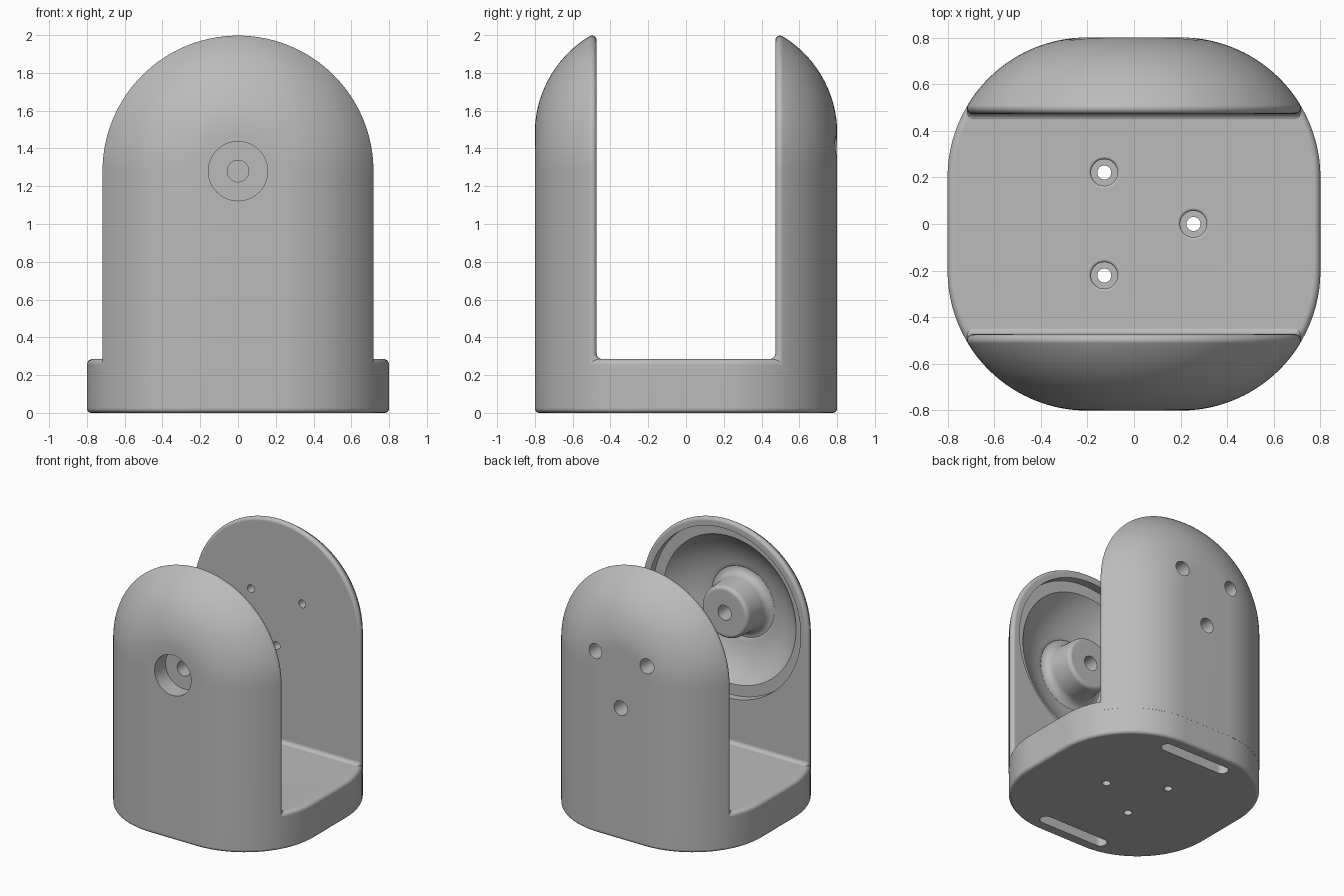
import bpy, bmesh
from math import sin, cos, pi, atan2, sqrt
from mathutils import Matrix, Vector

if "Cube" in bpy.data.objects:
    bpy.data.objects.remove(bpy.data.objects["Cube"])

HUB_Z = 1.28              # centre of the arched arm tops
CORE, RADIUS = 0.2, 0.6   # rounded-square plan: corner centre and radius
INNER, FILLET = 0.473, 0.025
DECK = 0.285

gray = bpy.data.materials.new("plain_gray")
gray.use_nodes = True
gray.diffuse_color = (0.5, 0.5, 0.5, 1)
gray.node_tree.nodes["Principled BSDF"].inputs["Base Color"].default_value = (0.5, 0.5, 0.5, 1)


def arc(cx, cy, r, a0, a1, n):
    return [(cx + r * cos(a0 + (a1 - a0) * i / n), cy + r * sin(a0 + (a1 - a0) * i / n))
            for i in range(n + 1)]


def finish(bm, name):
    bmesh.ops.remove_doubles(bm, verts=bm.verts, dist=1e-5)
    bmesh.ops.recalc_face_normals(bm, faces=bm.faces)
    mesh = bpy.data.meshes.new(name)
    bm.to_mesh(mesh)
    bm.free()
    mesh.materials.append(gray)
    obj = bpy.data.objects.new(name, mesh)
    bpy.context.collection.objects.link(obj)
    return obj


def bridge(bm, a, b, cyclic=True):
    n = len(a)
    for i in range(n if cyclic else n - 1):
        j = (i + 1) % n
        bm.faces.new((a[i], a[j], b[j], b[i]))


def stack(name, rings):
    """Capped solid through matching rings of points."""
    bm = bmesh.new()
    rows = [[bm.verts.new(p) for p in ring] for ring in rings]
    for a, b in zip(rows, rows[1:]):
        bridge(bm, a, b)
    bm.faces.new(rows[0])
    bm.faces.new(rows[-1])
    return finish(bm, name)


def lathe(name, profile, place, n=48):
    """Solid of revolution from a closed (radius, height) profile."""
    bm = bmesh.new()
    cols = [[bm.verts.new(place @ Vector((r * cos(2 * pi * k / n), r * sin(2 * pi * k / n), h)))
             for k in range(n)] for r, h in profile]
    for i in range(len(profile)):
        j = (i + 1) % len(profile)
        if profile[i][0] > 0 or profile[j][0] > 0:
            bridge(bm, cols[i], cols[j])
    return finish(bm, name)


def combine(body, tool, operation):
    mod = body.modifiers.new(tool.name, 'BOOLEAN')
    mod.operation, mod.solver, mod.object = operation, 'EXACT', tool
    bpy.context.view_layer.objects.active = body
    bpy.ops.object.modifier_apply(modifier=mod.name)
    bpy.data.objects.remove(tool)


# Base slab with rounded corners and rounded edges
def plan(inset, z):
    pts = []
    for q, (sx, sy) in enumerate(((1, 1), (-1, 1), (-1, -1), (1, -1))):
        pts += arc(sx * CORE, sy * CORE, RADIUS - inset, q * pi / 2, (q + 1) * pi / 2, 24)
    return [(x, y, z) for x, y in pts]


steps = [i * pi / 12 for i in range(7)]
levels = [(FILLET * (1 - sin(t)), FILLET * (1 - cos(t))) for t in steps]
levels += [(0.03 * (1 - cos(t)), DECK - 0.03 * (1 - sin(t))) for t in steps]
body = stack("bracket_body", [plan(i, z) for i, z in levels])


# Arms: the plan section rises straight, then turns over the hub axis
def arm(name, side):
    fy = INNER + FILLET
    reach = RADIUS + 0.0005
    fx = CORE + sqrt((reach - FILLET) ** 2 - (fy - CORE) ** 2)
    touch = atan2(fy - CORE, fx - CORE)
    section = [(0, CORE + reach, 0)]
    section += [(x, y, 0) for x, y in arc(CORE, CORE, reach, pi / 2, touch, 24)]
    for i in range(1, 9):
        a = touch + (-pi / 2 - touch) * i / 8
        section.append((fx + FILLET * cos(a), fy + FILLET * sin(a), max(0, -sin(a))))
    section.append((0, INNER, 1))
    foot = [(0.2, 0.03), (DECK - 0.002, 0.03)]
    foot += [(DECK + 0.03 * (1 - cos(t)), 0.03 * (1 - sin(t))) for t in steps[1:]]
    bm = bmesh.new()
    rows = []
    for z, flare in foot:
        rows.append([(x, y - w * flare, z) for x, y, w in section])
    n = 64
    for k in range(n + 1):
        c, s = cos(pi * k / n), sin(pi * k / n)
        rows.append([(x * c, y, HUB_Z + x * s) for x, y, w in section])
    rows += [[(-x, y, z) for x, y, z in row] for row in reversed(rows[:len(foot)])]
    grid = [[bm.verts.new((x, side * y, z)) for x, y, z in row] for row in rows]
    for a, b in zip(grid, grid[1:]):
        bridge(bm, a, b, cyclic=False)
    bm.faces.new(grid[0] + grid[-1][-2:0:-1])
    bmesh.ops.remove_doubles(bm, verts=bm.verts, dist=1e-5)
    return finish(bm, name)


combine(body, arm("front_arm", -1), 'UNION')
combine(body, arm("back_arm", 1), 'UNION')

# Domed cavity in the front arm, leaving a hub boss at its centre
to_front = Matrix.Translation((0, 0, HUB_Z)) @ Matrix.Rotation(pi / 2, 4, 'X')
ledge = 0.536
shell = RADIUS - 0.1
cavity = [(0.655, 0.4), (0.655, ledge)]
cavity += arc(CORE, CORE, shell, atan2(ledge - CORE, sqrt(shell ** 2 - (ledge - CORE) ** 2)),
              pi / 2 - 0.16, 16)
cavity += arc(0.27, 0.64, 0.06, pi / 2, pi, 6)
cavity += arc(0.17, INNER + 0.03, 0.03, 0, -pi / 2, 6) + [(0.17, 0.4)]
combine(body, lathe("cavity_cutter", cavity, to_front, 96), 'DIFFERENCE')

# Stepped screw holes: wide outer bore, narrow through bore
def screw_hole(name, place, wide, narrow, start, seat, end, lip=None):
    mouth = [(wide, start)]
    if lip is not None:
        mouth = [(wide + 0.012, start), (wide + 0.012, lip)]
        mouth += [(wide + 0.012 * (1 - sin(t)), lip - 0.012 * (1 - cos(t))) for t in steps[1:]]
    profile = [(0, start)] + mouth + [(wide, seat), (narrow, seat), (narrow, end), (0, end)]
    combine(body, lathe(name, profile, place), 'DIFFERENCE')


screw_hole("hub_bore", to_front, 0.157, 0.057, 0.9, 0.665, 0.4)
to_back = Matrix.Translation((0, 0, HUB_Z)) @ Matrix.Rotation(-pi / 2, 4, 'X')
for k in range(3):
    a = 2 * pi * k / 3
    deck_spot = Matrix.Translation((0.255 * cos(a), 0.255 * sin(a), 0))
    screw_hole("deck_bore", deck_spot, 0.057, 0.03, 0.4, 0.12, -0.1, DECK)
    back_spot = Matrix.Translation((0.255 * sin(a), 0, -0.255 * cos(a))) @ to_back
    screw_hole("back_bore", back_spot, 0.057, 0.03, 0.9, 0.58, 0.4)

# Oblong slots under each arm
for y in (-0.665, 0.665):
    outline = arc(0.25, y, 0.047, -pi / 2, pi / 2, 12) + arc(-0.25, y, 0.047, pi / 2, 3 * pi / 2, 12)
    slot = stack("slot_cutter", [[(px, py, z) for px, py in outline] for z in (-0.1, 0.2)])
    combine(body, slot, 'DIFFERENCE')

# Smooth shading with crisp bore edges
for o in bpy.context.selected_objects:
    o.select_set(False)
body.select_set(True)
bpy.context.view_layer.objects.active = body
bpy.ops.object.shade_smooth_by_angle(angle=pi / 6)
normals = body.modifiers.new("even_shading", 'WEIGHTED_NORMAL')
normals.keep_sharp = True
